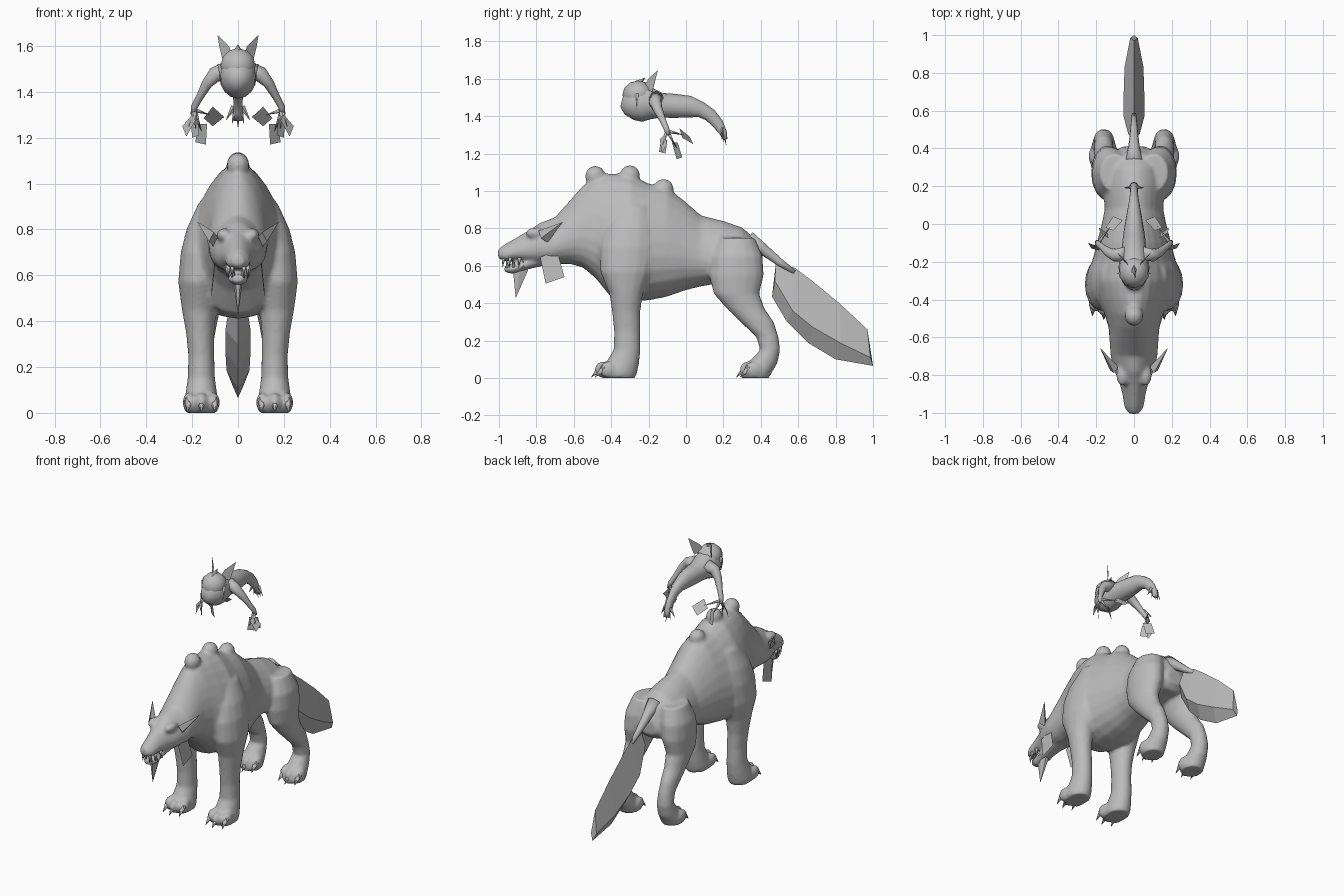
import bpy, bmesh
from mathutils import Vector, Matrix
from math import cos, sin, pi

grey = bpy.data.materials.new("stone_grey")
grey.diffuse_color = (0.5, 0.5, 0.5, 1)


def loft(bm, rings, n=16, egg=0.0):
    """Closed skin over rings of (centre, U, V); egg narrows the top."""
    loops = []
    for c, u, v in rings:
        loops.append([bm.verts.new(Vector(c) + Vector(u) * cos(a) * (1 - egg * sin(a)) + Vector(v) * sin(a))
                      for a in (2 * pi * i / n for i in range(n))])
    for a, b in zip(loops, loops[1:]):
        for i in range(n):
            j = (i + 1) % n
            bm.faces.new((a[i], a[j], b[j], b[i]))
    bm.faces.new(loops[0][::-1])
    bm.faces.new(loops[-1])


def tube(bm, pts, n=10):
    """Tube along points (x, y, z, side radius, other radius)."""
    rings = []
    for i, p in enumerate(pts):
        t = Vector(pts[min(i + 1, len(pts) - 1)][:3]) - Vector(pts[max(i - 1, 0)][:3])
        t.normalize()
        u = Vector((1, 0, 0)) if abs(t.x) < 0.95 else Vector((0, 1, 0))
        u = (u - t * u.dot(t)).normalized()
        rings.append((p[:3], u * p[3], t.cross(u) * p[4]))
    loft(bm, rings, n)


def spike(bm, base, tip, r, n=5, flat=1.0):
    tube(bm, [(*base, r, r * flat), (*tip, 0.001, 0.001)], n)


def ball(bm, c, r, seg=14):
    bmesh.ops.create_uvsphere(bm, u_segments=seg, v_segments=seg // 2 + 1, radius=1,
                              matrix=Matrix.Translation(c) @ Matrix.Diagonal((*r, 1)))


def make(name, bm, smooth=True, voxel=0):
    bmesh.ops.recalc_face_normals(bm, faces=bm.faces)
    me = bpy.data.meshes.new(name)
    bm.to_mesh(me)
    bm.free()
    me.materials.append(grey)
    for p in me.polygons:
        p.use_smooth = smooth
    ob = bpy.data.objects.new(name, me)
    bpy.context.collection.objects.link(ob)
    if voxel:
        m = ob.modifiers.new("blend", 'REMESH')
        m.mode, m.voxel_size, m.use_smooth_shade = 'VOXEL', voxel, True
        m = ob.modifiers.new("soften", 'SMOOTH')
        m.factor, m.iterations = 0.5, 4
    return ob


def plate(bm, pts):
    bm.faces.new([bm.verts.new(p) for p in pts])


# --- Beast: torso, neck and skull (y, top, bottom, half width) ---
bm = bmesh.new()
torso = [(-1.005, .69, .64, .025), (-.97, .715, .625, .05), (-.9, .755, .63, .06),
         (-.84, .79, .62, .075), (-.78, .83, .61, .1), (-.7, .86, .61, .12),
         (-.62, .95, .61, .125), (-.55, 1.03, .59, .13), (-.48, 1.085, .53, .15),
         (-.4, 1.095, .43, .19), (-.3, 1.09, .41, .22), (-.2, 1.04, .415, .215),
         (-.1, 1.02, .435, .19), (0, .94, .47, .165), (.08, .87, .49, .15),
         (.2, .84, .51, .16), (.3, .805, .52, .16), (.37, .745, .52, .13), (.41, .66, .56, .06)]
loft(bm, [((0, y, (t + b) / 2), (w, 0, 0), (0, 0, (t - b) / 2)) for y, t, b, w in torso], 24, 0.28)
# lower jaw and back humps
tube(bm, [(0, -.72, .65, .07, .04), (0, -.85, .61, .05, .03), (0, -.93, .582, .045, .026),
          (0, -.97, .585, .025, .02)], 12)
for y, z in ((-.485, 1.08), (-.3, 1.083), (-.12, 1.01)):
    ball(bm, (0, y, z), (.05, .055, .055))
# legs as horizontal rings (x, y, z, x radius, y radius)
front_leg = [(.12, -.28, .92, .05, .08), (.15, -.3, .8, .075, .13), (.165, -.31, .7, .085, .15),
             (.175, -.32, .57, .086, .14), (.17, -.32, .45, .075, .09), (.165, -.32, .35, .062, .075),
             (.16, -.315, .25, .057, .07), (.16, -.315, .15, .06, .072), (.16, -.34, .08, .07, .09),
             (.16, -.36, .03, .077, .1), (.16, -.36, 0, .07, .09)]
hind_leg = [(.1, .27, .75, .08, .1), (.13, .27, .65, .09, .14), (.14, .27, .55, .087, .147),
            (.15, .27, .45, .072, .122), (.155, .32, .37, .06, .102), (.16, .38, .3, .053, .09),
            (.16, .435, .22, .049, .06), (.16, .45, .15, .053, .054), (.16, .41, .08, .063, .08),
            (.16, .375, .03, .072, .085), (.16, .37, 0, .067, .075)]
for s in (1, -1):
    for leg in (front_leg, hind_leg):
        loft(bm, [((s * x, y, z), (rx, 0, 0), (0, ry, 0)) for x, y, z, rx, ry in leg], 16)
    for y in (-.43, .345):
        for dx, dy in ((-.052, .015), (0, -.01), (.052, .015)):
            ball(bm, (s * .16 + dx, y + dy, .045), (.03, .05, .045))
    ball(bm, (s * .06, -.8, .775), (.035, .06, .03))
make("beast_body", bm, voxel=.011)

# --- Claws ---
bm = bmesh.new()
for s in (1, -1):
    for y in (-.45, .325):
        for dx, dy in ((-.055, .015), (0, -.005), (.055, .015)):
            spike(bm, (s * .16 + dx, y + dy, .055), (s * .16 + dx * 1.1, y + dy - .052, .004), .022, 6)
make("claws", bm)

# --- Teeth and chin tuft ---
bm = bmesh.new()
for s in (1, -1):
    for y, x in ((-.975, .025), (-.94, .042), (-.89, .048)):
        spike(bm, (s * x, y, .645), (s * x, y - .005, .592), .011)
        spike(bm, (s * x * .8, y + .02, .59), (s * x * .8, y + .015, .64), .01)
make("teeth", bm)
bm = bmesh.new()
spike(bm, (0, -.885, .585), (0, -.91, .43), .022, 6, 2.2)
make("chin_tuft", bm, False)

# --- Ears and cheek flaps ---
bm = bmesh.new()
for s in (1, -1):
    spike(bm, (s * .105, -.765, .755), (s * .177, -.66, .833), .025, 4, 1.6)
make("ears", bm, False)
bm = bmesh.new()
for s in (1, -1):
    plate(bm, [(s * .1, -.78, .645), (s * .115, -.75, .505), (s * .115, -.65, .54), (s * .1, -.69, .685)])
make("cheek_flaps", bm, False)

# --- Tail ---
bm = bmesh.new()
tube(bm, [(0, .33, .74, .05, .05), (0, .41, .69, .03, .032), (0, .5, .62, .02, .022), (0, .58, .565, .012, .012)])
make("tail_root", bm)
bm = bmesh.new()
blade = [((.48, .61), (.475, .52), (.46, .435), .03), ((.58, .59), (.57, .36), (.54, .3), .055),
         ((.68, .515), (.68, .27), (.65, .19), .055), ((.82, .4), (.83, .185), (.8, .1), .05),
         ((.97, .26), (.985, .11), (1.0, .065), .02)]
rows = [[bm.verts.new(p) for p in ((0, *t), (w, *m), (0, *b), (-w, *m))] for t, m, b, w in blade]
for a, b in zip(rows, rows[1:]):
    for i in range(4):
        bm.faces.new((a[i], a[(i + 1) % 4], b[(i + 1) % 4], b[i]))
bm.faces.new(rows[0])
bm.faces.new(rows[-1])
make("tail_blade", bm, False)

# --- Floating imp: head, body and curling tail ---
bm = bmesh.new()
tube(bm, [(0, -.345, 1.475, .02, .025), (0, -.325, 1.47, .05, .06), (0, -.28, 1.47, .076, .09),
          (0, -.23, 1.47, .082, .1), (0, -.18, 1.465, .075, .082), (0, -.13, 1.458, .065, .066),
          (0, -.06, 1.455, .058, .064), (0, .02, 1.45, .045, .058), (0, .08, 1.435, .034, .042),
          (0, .13, 1.405, .025, .035), (0, .17, 1.36, .02, .03), (0, .2, 1.31, .02, .02),
          (0, .21, 1.275, .02, .012)], 16)
make("imp_body", bm)
bm = bmesh.new()
for i in range(-2, 3):
    spike(bm, (i * .009, .195, 1.335), (i * .026, .215 - abs(i) * .012, 1.245 + abs(i) * .016), .013, 4, .7)
make("imp_tail_barbs", bm, False)

# --- Imp mask with pointed rim, and horns ---
bm = bmesh.new()
ball(bm, (0, -.255, 1.515), (.08, .085, .075), 10)
for x, z in ((-.065, 1.43), (-.035, 1.45), (0, 1.47), (.035, 1.45), (.065, 1.43)):
    spike(bm, (x, -.3 + abs(x) * .6, 1.52), (x * 1.1, -.335 + abs(x) * 1.1, z), .025, 4, .5)
spike(bm, (0, -.27, 1.56), (0, -.22, 1.605), .03, 5)
make("imp_mask", bm)
bm = bmesh.new()
for s in (1, -1):
    plate(bm, [(s * .025, -.23, 1.555), (s * .04, -.2, 1.6), (s * .09, -.15, 1.648),
               (s * .08, -.165, 1.59), (s * .065, -.18, 1.53)])
make("imp_horns", bm, False)

# --- Imp arms, fingers and hand plates ---
bm = bmesh.new()
for s in (1, -1):
    tube(bm, [(s * .045, -.16, 1.495, .04, .04), (s * .1, -.165, 1.475, .034, .034),
              (s * .135, -.15, 1.435, .024, .026), (s * .165, -.125, 1.38, .017, .018),
              (s * .19, -.105, 1.335, .015, .016), (s * .195, -.095, 1.3, .012, .012)])
    for tip in ((.215, -.125, 1.25), (.16, -.05, 1.23), (.125, -.015, 1.3), (.185, -.14, 1.24)):
        spike(bm, (s * .19, -.1, 1.32), (s * tip[0], *tip[1:]), .011)
make("imp_arms", bm)
bm = bmesh.new()
for s in (1, -1):
    for quad in (((.2, -.115, 1.3), (.243, -.1, 1.25), (.225, -.13, 1.205), (.185, -.14, 1.275)),
                 ((.135, -.075, 1.26), (.18, -.045, 1.26), (.185, -.02, 1.18), (.14, -.05, 1.17)),
                 ((.11, -.035, 1.335), (.06, .02, 1.29), (.11, .04, 1.25), (.15, -.02, 1.285)),
                 ((.175, -.13, 1.28), (.205, -.1, 1.27), (.2, -.11, 1.2), (.17, -.145, 1.21))):
        plate(bm, [(s * x, y, z) for x, y, z in quad])
make("imp_hand_plates", bm, False)
